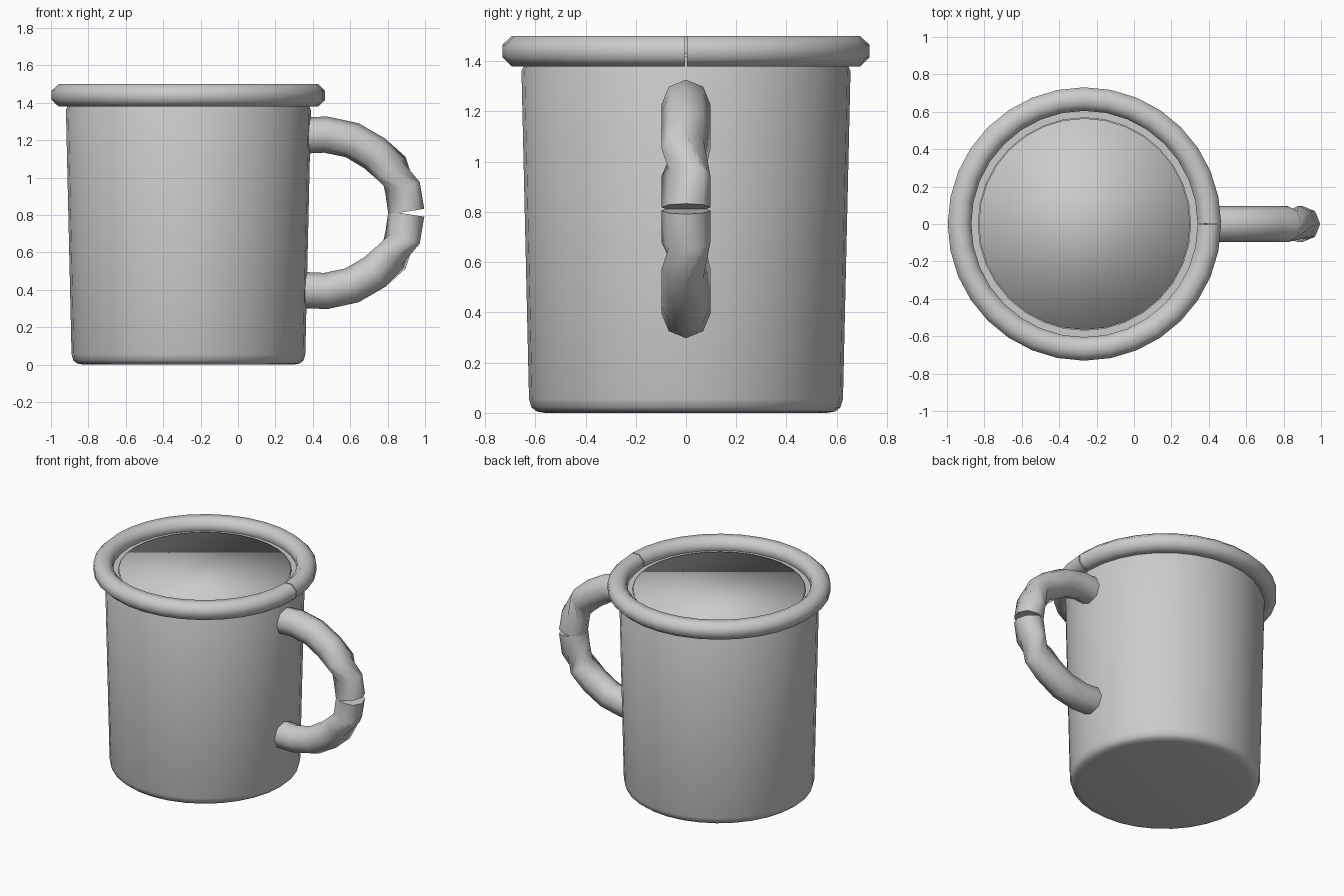
import bpy, bmesh, math
from mathutils import Vector

cube = bpy.data.objects.get("Cube")
if cube:
    bpy.data.objects.remove(cube, do_unlink=True)

CX = -0.265      # axis of the cup
MID = 0.812      # height where the two handle halves meet

grey = bpy.data.materials.new("plain_grey")
grey.use_nodes = True
grey.diffuse_color = (0.6, 0.6, 0.6, 1)
grey.node_tree.nodes["Principled BSDF"].inputs["Base Color"].default_value = (0.6, 0.6, 0.6, 1)


def finish(name, bm, angle):
    bmesh.ops.recalc_face_normals(bm, faces=bm.faces[:])
    mesh = bpy.data.meshes.new(name)
    bm.to_mesh(mesh)
    bm.free()
    mesh.materials.append(grey)
    obj = bpy.data.objects.new(name, mesh)
    bpy.context.collection.objects.link(obj)
    bpy.ops.object.select_all(action='DESELECT')
    obj.select_set(True)
    bpy.context.view_layer.objects.active = obj
    bpy.ops.object.shade_smooth_by_angle(angle=math.radians(angle))
    return obj


def loft(name, rings, angle, closed=False):
    """Skin a list of equally sized point rings, capping the ends."""
    bm = bmesh.new()
    loops = [[bm.verts.new(p) for p in ring] for ring in rings]
    pairs = list(zip(loops, loops[1:]))
    if closed:
        pairs.append((loops[-1], loops[0]))
    for a, b in pairs:
        for i in range(len(a)):
            j = (i + 1) % len(a)
            bm.faces.new((a[i], a[j], b[j], b[i]))
    if not closed:
        bm.faces.new(loops[0])
        bm.faces.new(loops[-1])
    return finish(name, bm, angle)


def circle(radius, z, count=32):
    steps = [math.tau * i / count for i in range(count)]
    return [Vector((CX + radius * math.cos(a), radius * math.sin(a), z)) for a in steps]


# Tapered cup wall with a rounded foot and a hollow top
wall = [(0.56, 0), (0.595, 0.006), (0.615, 0.022), (0.625, 0.055), (0.655, 1.36),
        (0.645, 1.385), (0.645, 1.42), (0.568, 1.42), (0.568, 1.3)]
loft("cup_body", [circle(r, z) for r, z in wall], 50)

# Drink: a shallow plug, softly shaded over its edge
loft("drink", [circle(0.565, 1.31), circle(0.565, 1.43)], 180)

# Rolled rim, split by a hairline seam on the handle side
rim = []
for i in range(33):
    a = 0.005 + (math.tau - 0.01) * i / 32
    out = Vector((math.cos(a), math.sin(a), 0))
    ring = []
    for k in range(8):
        t = math.tau * (k + 0.5) / 8
        ring.append(Vector((CX, 0, 1.44)) + out * (0.668 + 0.068 * math.cos(t))
                    + Vector((0, 0, 0.065 * math.sin(t))))
    rim.append(ring)
loft("rolled_rim", rim, 60)

# Handle halves: octagonal tube with a quarter twist before the joint
path = [(0.34, 1.225), (0.47, 1.23), (0.61, 1.2), (0.73, 1.13), (0.82, 1.05),
        (0.88, 0.945), (0.9, 0.818)]
for name, side in (("upper_handle", 1), ("lower_handle", -1)):
    rings = []
    for n, (x, z) in enumerate(path):
        a, b = path[max(n - 1, 0)], path[min(n + 1, len(path) - 1)]
        along = Vector((b[0] - a[0], 0, b[1] - a[1])).normalized()
        normal = Vector((-along.z, 0, along.x))
        twist = math.pi / 2 if n > 4 else 0
        ring = []
        for k in range(8):
            t = math.tau * k / 8 + twist
            p = Vector((x, 0, z)) + 0.097 * (normal * math.cos(t) + Vector((0, math.sin(t), 0)))
            ring.append(Vector((p.x, p.y, MID + side * (p.z - MID))))
        rings.append(ring)
    loft(name, rings, 50)
